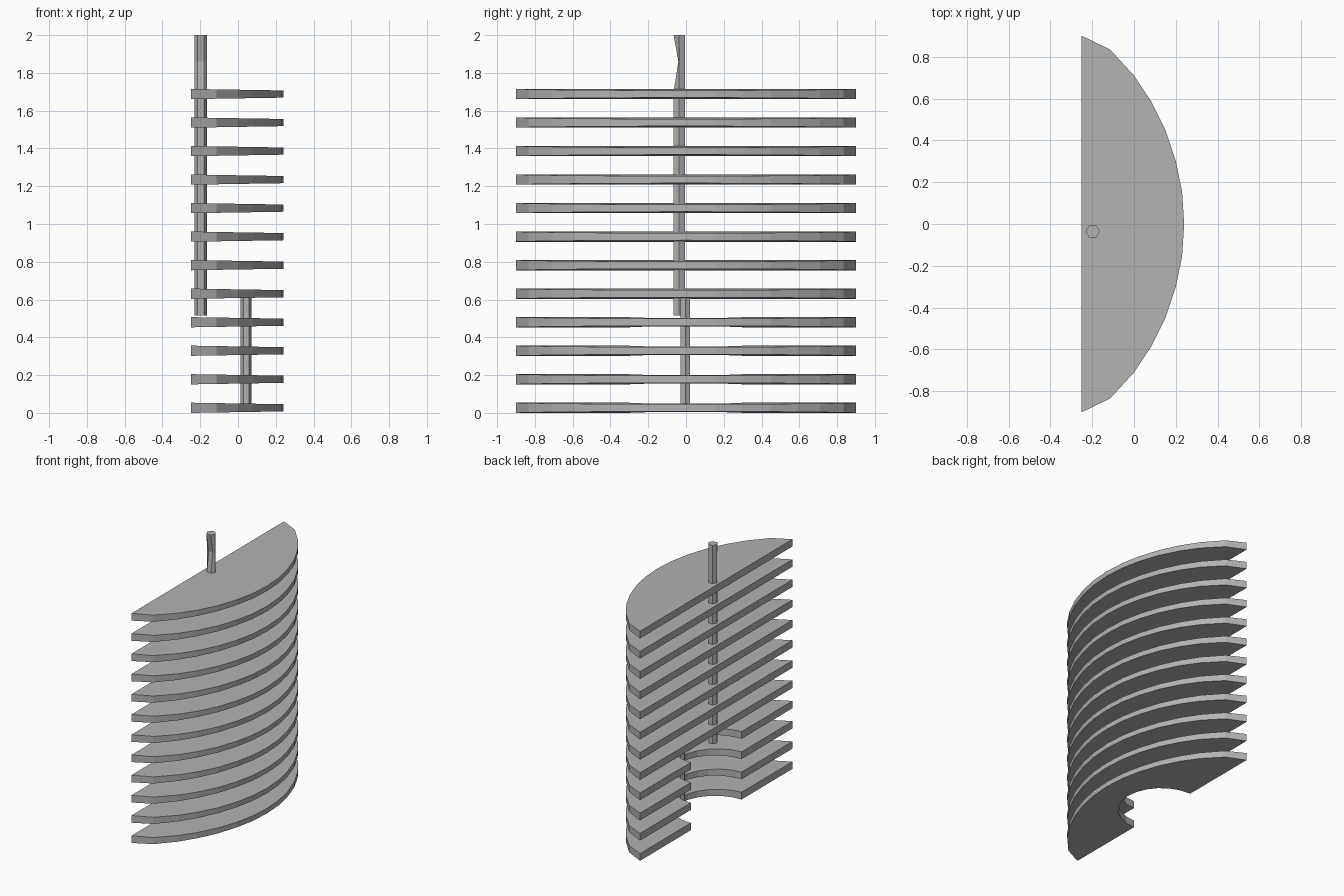
import bpy, bmesh, math

cube = bpy.data.objects.get("Cube")
if cube:
    bpy.data.objects.remove(cube, do_unlink=True)

grey = bpy.data.materials.new("plain_grey")
grey.use_nodes = True
grey.diffuse_color = (0.45, 0.45, 0.45, 1)
grey.node_tree.nodes["Principled BSDF"].inputs["Base Color"].default_value = (0.45, 0.45, 0.45, 1)

BACK, TIP = -0.25, 0.24
THICK, THIN = 0.054, 0.038
STEP, COUNT, NOTCHED = 0.151, 12, 4
NOTCH_RADIUS = 0.3


def make_object(name, rings):
    """Join matching rings into a closed solid."""
    bm = bmesh.new()
    loops = [[bm.verts.new(p) for p in ring] for ring in rings]
    n = len(loops[0])
    for low, high in zip(loops, loops[1:]):
        for i in range(n):
            j = (i + 1) % n
            bm.faces.new((low[i], low[j], high[j], high[i]))
    bm.faces.new(loops[0][::-1])
    bm.faces.new(loops[-1])
    bmesh.ops.recalc_face_normals(bm, faces=bm.faces)
    mesh = bpy.data.meshes.new(name)
    bm.to_mesh(mesh)
    bm.free()
    mesh.materials.append(grey)
    obj = bpy.data.objects.new(name, mesh)
    bpy.context.collection.objects.link(obj)


# Half of the bowed plate outline, mirrored front to back
half = [(BACK, 0.9), (-0.115, 0.835), (0, 0.71), (0.08, 0.59),
        (0.15, 0.45), (0.2, 0.3), (0.23, 0.155)]
outline = [(x, -y) for x, y in half] + [(TIP, 0)] + half[::-1]

# Round cut-out in the straight edge of the lower plates
notch = []
for i in range(13):
    a = math.pi * i / 12
    notch.append((BACK + NOTCH_RADIUS * math.sin(a), NOTCH_RADIUS * math.cos(a)))


def plate_ring(points, middle, side):
    ring = []
    for x, y in points:
        t = (x - BACK) / (TIP - BACK)
        ring.append((x, y, middle + side * (THICK + (THIN - THICK) * t) / 2))
    return ring


# Stack of shelves, thinning slightly towards the bowed edge
for k in range(COUNT):
    points = outline + notch if k < NOTCHED else outline
    middle = THICK / 2 + k * STEP
    make_object(f"shelf_{k + 1}", [plate_ring(points, middle, -1),
                                   plate_ring(points, middle, 1)])


def rod_ring(x, y, r, z, dent=0):
    ring = []
    for i in range(6):
        a = math.pi * i / 3
        dy = r * math.sin(a)
        ring.append((x + r * math.cos(a), y + (dy + dent if dy < -0.01 else dy), z))
    return ring


# Upper rod with a dent on the front of its free end
make_object("upper_rod", [rod_ring(-0.197, -0.036, 0.034, z, d) for z, d in
                          ((0.515, 0), (1.7, 0), (1.86, 0.025), (2.0, 0))])

# Lower rod at the deepest point of the cut-out
make_object("lower_rod", [rod_ring(0.043, -0.003, 0.029, z) for z in (0.03, 0.63)])
